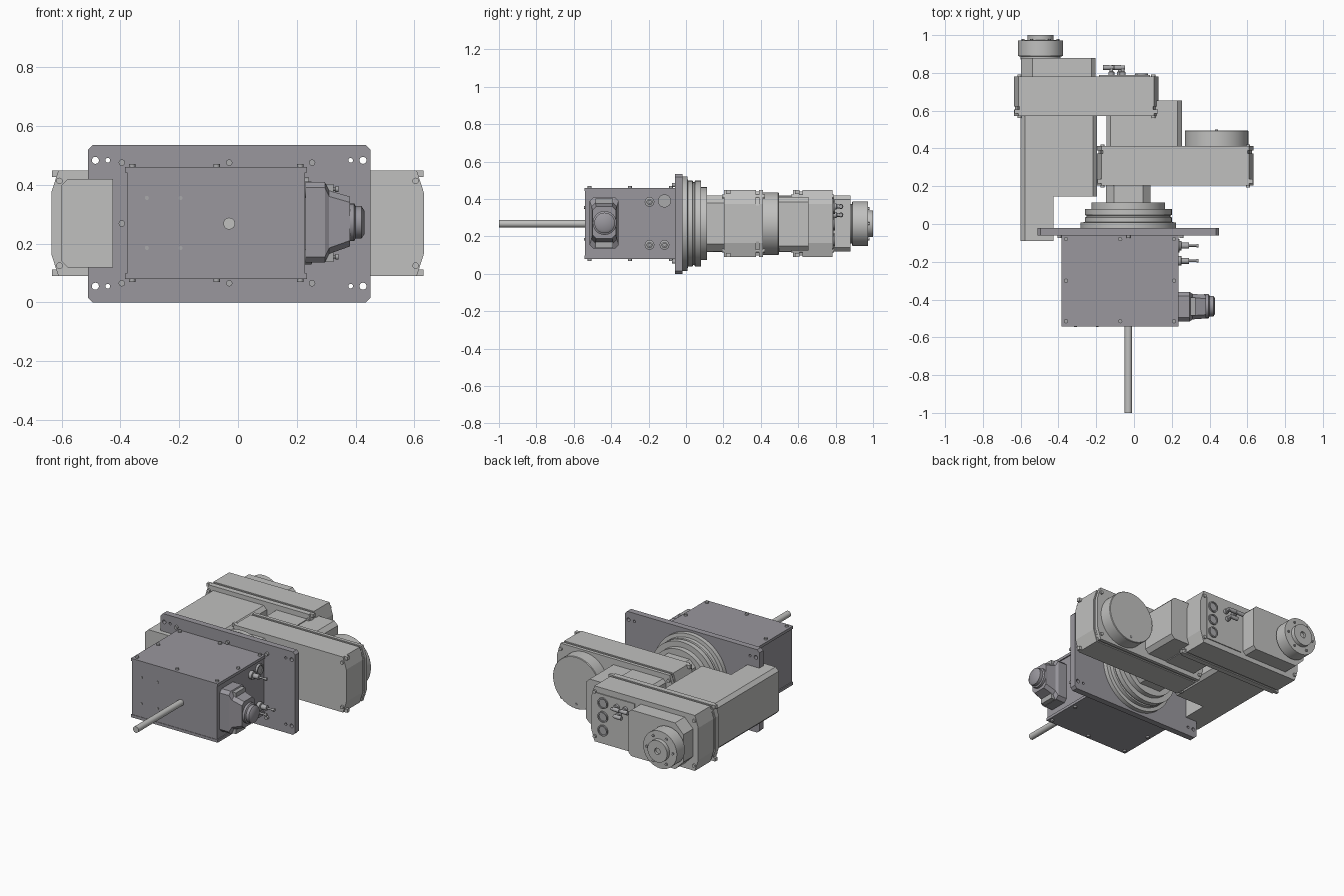
import bpy, bmesh, math
from mathutils import Vector

cube = bpy.data.objects.get("Cube")
if cube:
    bpy.data.objects.remove(cube, do_unlink=True)


def material(name, rgb):
    m = bpy.data.materials.new(name)
    m.use_nodes = True
    m.diffuse_color = (*rgb, 1)
    m.node_tree.nodes["Principled BSDF"].inputs["Base Color"].default_value = (*rgb, 1)
    return m


DARK = material("dark grey", (0.32, 0.31, 0.34))
LIGHT = material("light grey", (0.53, 0.53, 0.52))
MID = material("fitting grey", (0.40, 0.40, 0.41))
CX, CZ = -0.03, 0.268


def place(axis, u, v, w):
    # w runs along the axis; u, v are the remaining coordinates in x, y, z order
    return Vector({"x": (w, u, v), "y": (u, w, v), "z": (u, v, w)}[axis])


def loft(name, mat, axis, sections, smooth=False):
    """Join equal-sized outlines, each given as (points, position on axis)."""
    bm = bmesh.new()
    rings = [[bm.verts.new(place(axis, u, v, w)) for u, v in pts] for pts, w in sections]
    n = len(rings[0])
    bm.faces.new(rings[0])
    bm.faces.new(rings[-1])
    for a, b in zip(rings, rings[1:]):
        for i in range(n):
            j = (i + 1) % n
            bm.faces.new((a[i], a[j], b[j], b[i]))
    bmesh.ops.recalc_face_normals(bm, faces=bm.faces)
    mesh = bpy.data.meshes.new(name)
    bm.to_mesh(mesh)
    bm.free()
    mesh.materials.append(mat)
    ob = bpy.data.objects.new(name, mesh)
    bpy.context.collection.objects.link(ob)
    if smooth:
        bpy.ops.object.select_all(action="DESELECT")
        ob.select_set(True)
        bpy.context.view_layer.objects.active = ob
        bpy.ops.object.shade_smooth_by_angle(angle=math.radians(35))
    return ob


def circle(u, v, r, n=48):
    return [(u + r * math.cos(math.tau * i / n), v + r * math.sin(math.tau * i / n)) for i in range(n)]


def chamfered(u0, u1, v0, v1, left=0.0, right=0.0, rise=None):
    """Rectangle outline with cut corners on its low-u and high-u sides."""
    pts = []
    for u, c, s, ends in ((u0, left, 1, (v1, v0)), (u1, right, -1, (v0, v1))):
        for k, v in enumerate(ends):
            inward = 1 if v == v0 else -1
            cut = c if rise is None else rise
            edge, side = (u + s * c, v), (u, v + inward * cut)
            if not c:
                pts.append((u, v))
            else:
                pts += [edge, side] if k == 0 else [side, edge]
    return pts


def prism(name, mat, axis, pts, lo, hi):
    return loft(name, mat, axis, [(pts, lo), (pts, hi)])


def turned(name, mat, axis, u, v, steps, n=48):
    """Turned part: steps are (radius, position on axis)."""
    return loft(name, mat, axis, [(circle(u, v, r, n), w) for r, w in steps], True)


# Mounting plate with drilled corners
plate = prism("mounting_plate", DARK, "y", chamfered(-0.51, 0.45, 0, 0.535, 0.016, 0.016), -0.06, -0.02)
for side in (-1, 1):
    for z in (0.055, 0.483):
        for off, r in ((0.455, 0.012), (0.413, 0.008)):
            cutter = prism("hole_cutter", DARK, "y", circle(CX + side * off, z, r, 20), -0.1, 0.05)
            mod = plate.modifiers.new("hole", "BOOLEAN")
            mod.operation, mod.object, mod.solver = "DIFFERENCE", cutter, "EXACT"
            bpy.context.view_layer.objects.active = plate
            bpy.ops.object.modifier_apply(modifier="hole")
            bpy.data.objects.remove(cutter, do_unlink=True)

# Motor housing, its lids and screws
prism("housing", DARK, "y", chamfered(-0.378, 0.228, 0.088, 0.45), -0.54, -0.06)
for name, z in (("housing_lid", 0.442), ("housing_base", 0.08)):
    prism(name, DARK, "z", chamfered(-0.385, 0.235, -0.543, -0.06), z, z + 0.018)
for x in (-0.36, -0.073, 0.212):
    for y in (-0.08, -0.3, -0.515):
        if x != -0.073 or y != -0.3:
            turned("lid_screw", MID, "z", x, y, [(0.011, 0.07), (0.011, 0.47)], 12)
for z in (0.185, 0.355):
    for x in (-0.31, -0.195):
        turned("front_screw", MID, "y", x, z, [(0.007, -0.545), (0.007, -0.53)], 12)
for x, z in [(x, z) for x in (-0.395, CX, 0.252) for z in (0.065, 0.475)] + [(-0.395, CZ)]:
    turned("plate_screw", MID, "y", x, z, [(0.011, -0.075), (0.011, -0.05)], 12)
turned("cable", LIGHT, "y", CX, CZ, [(0.02, -1), (0.02, -0.53)], 24)

# Power connector on the housing's left side
loft("connector_body", DARK, "x", [
    (chamfered(-0.515, -0.36, 0.135, 0.41, 0.02, 0.02), 0.23),
    (chamfered(-0.515, -0.36, 0.135, 0.41, 0.02, 0.02), 0.295),
    (chamfered(-0.505, -0.37, 0.165, 0.38, 0.02, 0.02), 0.31),
    (chamfered(-0.50, -0.375, 0.19, 0.36, 0.02, 0.02), 0.38)])
turned("connector_gland", DARK, "x", -0.435, 0.272,
       [(0.064, 0.37), (0.064, 0.395), (0.055, 0.4), (0.055, 0.42), (0.04, 0.43)], 24)
for z in (0.155, 0.385):
    prism("connector_latch", MID, "x", chamfered(-0.485, -0.39, z - 0.018, z + 0.018), 0.29, 0.325)

# Small fittings beside the connector
for y, z in ((-0.195, 0.385), (-0.195, 0.155), (-0.115, 0.155)):
    turned("air_fitting", MID, "x", y, z, [(0.026, 0.225), (0.026, 0.25), (0.016, 0.252), (0.016, 0.29),
                                           (0.006, 0.292), (0.006, 0.33), (0.01, 0.332), (0.01, 0.342)], 20)
turned("blank_port", MID, "x", -0.115, 0.39, [(0.035, 0.225), (0.035, 0.242), (0.026, 0.242), (0.026, 0.236)], 32)

# Turntable rings and neck
turned("turntable", LIGHT, "y", CX, CZ, [(0.253, -0.03), (0.253, 0.008), (0.23, 0.01), (0.23, 0.035),
       (0.222, 0.038), (0.222, 0.045), (0.23, 0.048), (0.23, 0.08), (0.195, 0.08), (0.195, 0.113)], 64)
prism("neck", LIGHT, "y", chamfered(-0.147, 0.087, 0.12, 0.42, 0.04, 0.04), 0.1, 0.21)


def arm(name, x0, x1, y0, y1, seam):
    """Arm segment: a case split by a shallow seam, with rounded ends and corner bolts."""
    full = chamfered(x0, x1, 0.09, 0.448, 0.024, 0.024, 0.075)
    slim = chamfered(x0 + 0.006, x1 - 0.006, 0.097, 0.441, 0.024, 0.024, 0.075)
    a, b = seam - 0.008, seam + 0.008
    loft(name, LIGHT, "y", [(full, y0), (full, a), (slim, a), (slim, b), (full, b), (full, y1)])
    for x in (x0 + 0.028, x1 - 0.028):
        for z in (0.125, 0.413):
            turned(name + "_bolt", LIGHT, "y", x, z, [(0.011, y0 - 0.01), (0.011, y1 + 0.01)], 12)
        for z in (0.10, 0.438):
            out = x + (0.026 if x > (x0 + x1) / 2 else -0.026)
            prism(name + "_corner", LIGHT, "y", chamfered(min(x, out), max(x, out), z - 0.011, z + 0.011),
                  y0 + 0.012, y0 + 0.034)


# Lower arm, its joint cover and the link to the upper arm
arm("lower_arm", -0.195, 0.632, 0.203, 0.412, 0.382)
turned("joint_cover", LIGHT, "y", 0.437, CZ, [(0.168, 0.4), (0.168, 0.492), (0.165, 0.496)], 64)
turned("cover_screw", MID, "y", 0.437, 0.13, [(0.008, 0.49), (0.008, 0.499)], 12)
prism("link", LIGHT, "y", chamfered(-0.145, 0.095, 0.12, 0.415, 0.02), 0.4, 0.58)
prism("link_motor_cover", LIGHT, "y", chamfered(0.09, 0.255, 0.125, 0.41, 0, 0.025), 0.4, 0.655)

# Upper arm with its L-shaped drive case
arm("upper_arm", -0.635, 0.13, 0.572, 0.782, 0.615)
prism("drive_case_long", LIGHT, "y", chamfered(-0.6, -0.425, 0.118, 0.42, 0.022), -0.09, 0.58)
prism("drive_case_wide", LIGHT, "y", chamfered(-0.425, -0.195, 0.118, 0.42, 0, 0.022), 0.145, 0.58)

# Wrist
prism("wrist_case", LIGHT, "y", chamfered(-0.598, -0.205, 0.12, 0.418, 0.06, 0.02), 0.77, 0.88)
turned("wrist_drum", LIGHT, "y", -0.495, CZ, [(0.105, 0.87), (0.105, 0.886), (0.12, 0.89), (0.12, 0.972),
       (0.07, 0.974), (0.07, 1.0), (0.02, 1.0), (0.02, 0.985)], 64)
for k in range(6):
    t = math.tau * k / 6
    turned("flange_screw", MID, "y", -0.495 + 0.093 * math.cos(t), CZ + 0.093 * math.sin(t),
           [(0.008, 0.96), (0.008, 0.98)], 12)

# Service panel on the upper arm's back
prism("service_panel", LIGHT, "y", chamfered(-0.185, 0.085, 0.125, 0.41), 0.775, 0.788)
for z in (0.18, 0.268, 0.356):
    turned("socket", MID, "y", 0.04, z, [(0.035, 0.78), (0.035, 0.797), (0.027, 0.797), (0.027, 0.79)], 32)
for x, z in ((-0.06, 0.36), (-0.12, 0.36), (-0.075, 0.315)):
    turned("hose_elbow", MID, "y", x, z, [(0.016, 0.78), (0.016, 0.805), (0.01, 0.807), (0.01, 0.835)], 16)
    turned("hose_nozzle", MID, "x", 0.828, z, [(0.013, x - 0.045), (0.013, x - 0.015), (0.01, x + 0.012)], 16)
